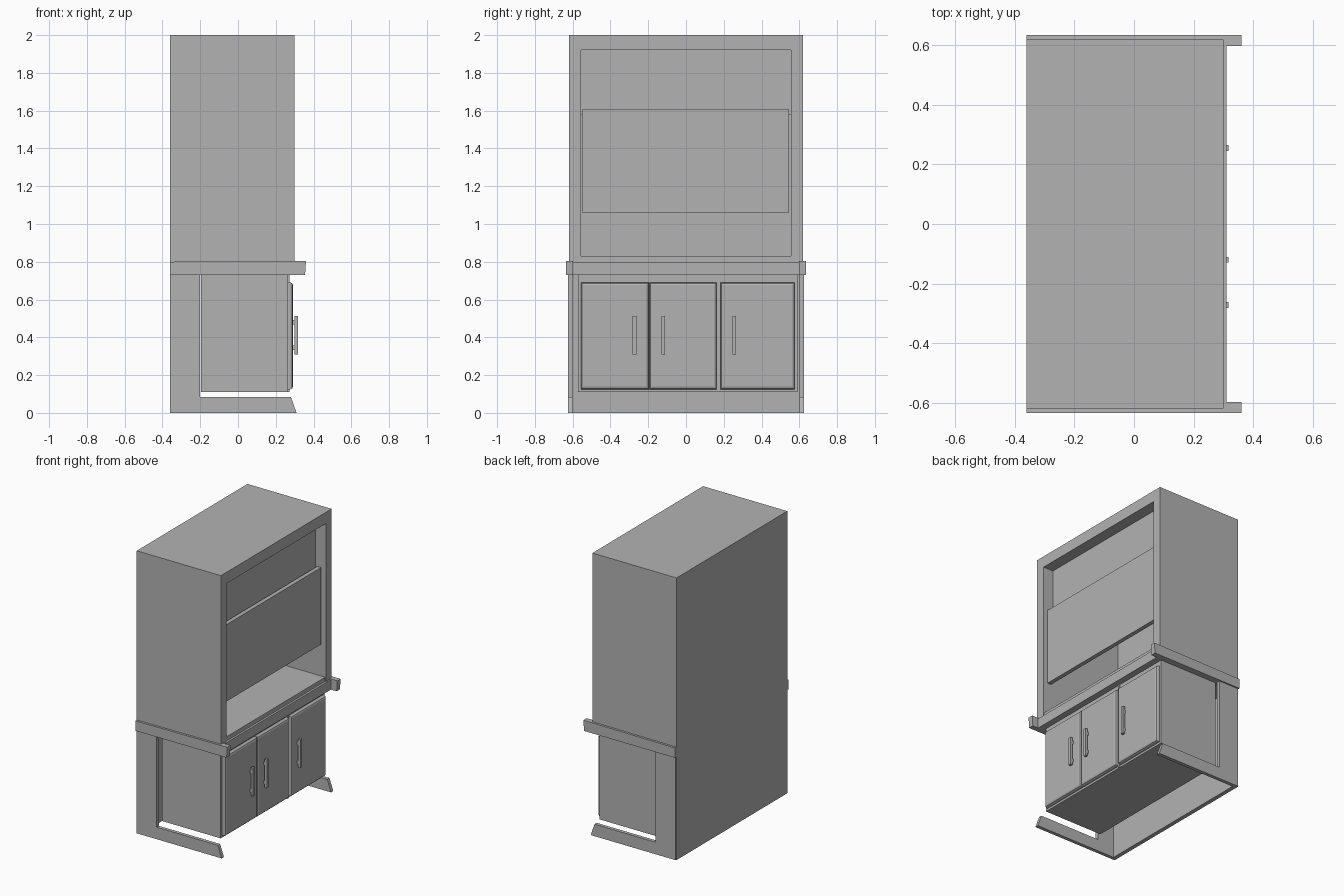
import bpy
import bmesh
from mathutils import Vector

if "Cube" in bpy.data.objects:
    bpy.data.objects.remove(bpy.data.objects["Cube"], do_unlink=True)

GREY = (0.45, 0.45, 0.45, 1)
mat = bpy.data.materials.new("plain_grey")
mat.use_nodes = True
mat.diffuse_color = GREY
mat.node_tree.nodes["Principled BSDF"].inputs["Base Color"].default_value = GREY


def finish(name, bm):
    bmesh.ops.recalc_face_normals(bm, faces=bm.faces)
    mesh = bpy.data.meshes.new(name)
    bm.to_mesh(mesh)
    bm.free()
    mesh.materials.append(mat)
    obj = bpy.data.objects.new(name, mesh)
    bpy.context.collection.objects.link(obj)
    return obj


def add_box(bm, x, y, z):
    lo, hi = zip(x, y, z)
    verts = bmesh.ops.create_cube(bm, size=1)["verts"]
    for v in verts:
        v.co = Vector([hi[i] if v.co[i] > 0 else lo[i] for i in range(3)])
    return verts


def box(name, x, y, z):
    bm = bmesh.new()
    add_box(bm, x, y, z)
    return finish(name, bm)


def prism(name, points, place, start, depth):
    """Extrude a flat outline; place(a, b, t) gives the 3D position."""
    bm = bmesh.new()
    face = bm.faces.new([bm.verts.new(place(a, b, start)) for a, b in points])
    out = bmesh.ops.extrude_face_region(bm, geom=[face])["geom"]
    move = Vector(place(0, 0, depth))
    for v in out:
        if isinstance(v, bmesh.types.BMVert):
            v.co += move
    return finish(name, bm)


# Hood shell: back sheet plus an inverted U that forms sides and top
box("back_panel", (-0.36, -0.33), (-0.62, 0.62), (0, 2))
u_outline = [(-0.62, 0.8), (-0.62, 2), (0.62, 2), (0.62, 0.8),
             (0.555, 0.8), (0.555, 1.92), (-0.555, 1.92), (-0.555, 0.8)]
prism("hood_shell", u_outline, lambda a, b, t: (t, a, b), -0.33, 0.63)

# Work surface inside, sliding sash and fixed upper panel
box("work_floor", (-0.33, 0.295), (-0.555, 0.555), (0.8, 0.83))
box("sash", (0.24, 0.27), (-0.55, 0.545), (1.06, 1.605))
box("upper_panel", (0.205, 0.22), (-0.555, 0.555), (1.58, 1.92))

# Countertop with projecting side rails
box("countertop", (-0.33, 0.31), (-0.6, 0.6), (0.73, 0.8))
rail = [(-0.36, 0.73), (0.355, 0.73), (0.36, 0.805), (-0.36, 0.8)]
# C-shaped side supports with slanted feet
support = [(-0.357, 0), (0.31, 0), (0.28, 0.085), (-0.2, 0.085),
           (-0.2, 0.73), (-0.357, 0.73)]
for side, s in (("left", 1), ("right", -1)):
    prism(side + "_rail", rail, lambda a, b, t: (a, t, b), s * 0.598, s * 0.037)
    prism(side + "_support", support, lambda a, b, t: (a, t, b), s * 0.6, s * 0.025)

# Base cabinet
box("cabinet", (-0.195, 0.265), (-0.572, 0.59), (0.11, 0.73))

# Doors with chamfered fronts, each with a bar handle on two standoffs
doors = [(-0.555, -0.197, -0.272), (-0.193, 0.162, -0.12), (0.183, 0.575, 0.255)]
for n, (y0, y1, grip) in enumerate(doors, 1):
    bm = bmesh.new()
    add_box(bm, (0.265, 0.291), (y0, y1), (0.125, 0.69))
    front = [e for e in bm.edges if all(v.co.x > 0.28 for v in e.verts)]
    bmesh.ops.bevel(bm, geom=front, offset=0.014, segments=2, profile=0.5,
                    affect='EDGES')
    finish(f"door_{n}", bm)

    bm = bmesh.new()
    add_box(bm, (0.3, 0.317), (grip - 0.01, grip + 0.01), (0.31, 0.512))
    for z in (0.345, 0.48):
        add_box(bm, (0.288, 0.302), (grip - 0.009, grip + 0.007), (z - 0.011, z + 0.011))
    finish(f"handle_{n}", bm)

# Thin stile between the second and third doors
box("door_stile", (0.265, 0.272), (0.165, 0.176), (0.11, 0.73))
